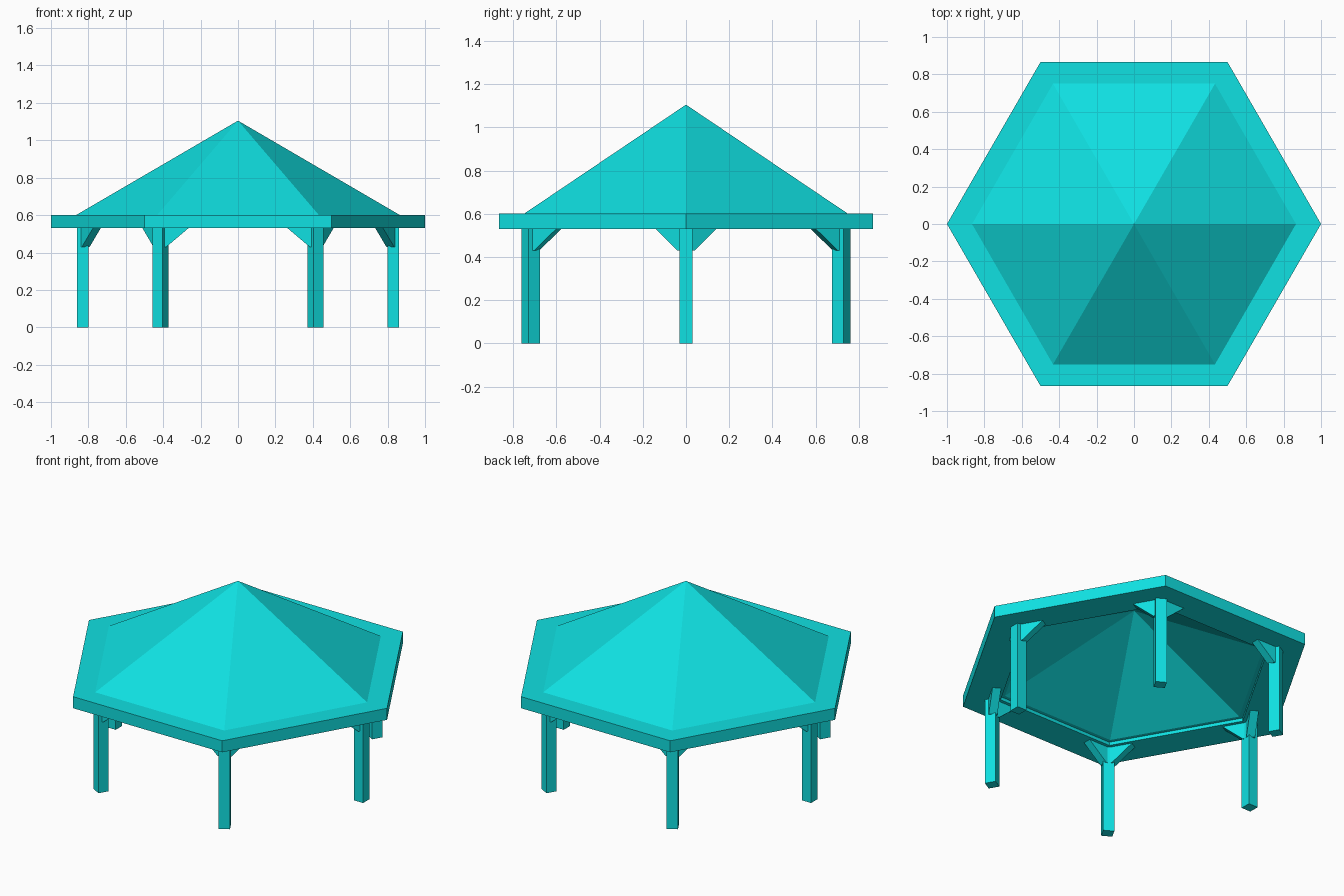
import bpy, bmesh
from math import cos, sin, pi
from mathutils import Matrix, Vector

if "Cube" in bpy.data.objects:
    bpy.data.objects.remove(bpy.data.objects["Cube"])

SIDES = 6
EAVE_Z, SLAB_TOP, APEX_Z, INNER_APEX = 0.53, 0.60, 1.105, 0.94
POST_R, POST_HALF = 0.83, 0.031

turquoise = bpy.data.materials.new("turquoise")
turquoise.use_nodes = True
colour = (0.005, 0.75, 0.76, 1)
turquoise.diffuse_color = colour
turquoise.node_tree.nodes["Principled BSDF"].inputs["Base Color"].default_value = colour


def finish(name, bm):
    bmesh.ops.recalc_face_normals(bm, faces=bm.faces)
    mesh = bpy.data.meshes.new(name)
    bm.to_mesh(mesh)
    bm.free()
    mesh.materials.append(turquoise)
    obj = bpy.data.objects.new(name, mesh)
    bpy.context.collection.objects.link(obj)
    return obj


# Roof: hexagonal rings from outer apex, over the eave, to the hollow underside
def build_roof():
    bm = bmesh.new()
    profile = [(0.866, SLAB_TOP), (1.0, SLAB_TOP), (1.0, EAVE_Z),
               (0.78, EAVE_Z), (0.78, 0.55), (0.755, 0.55)]
    rings = [[bm.verts.new((r * cos(i * pi / 3), r * sin(i * pi / 3), z))
              for i in range(SIDES)] for r, z in profile]
    top = bm.verts.new((0, 0, APEX_Z))
    inner_top = bm.verts.new((0, 0, INNER_APEX))
    for i in range(SIDES):
        j = (i + 1) % SIDES
        bm.faces.new((top, rings[0][i], rings[0][j]))
        for a, b in zip(rings, rings[1:]):
            bm.faces.new((a[i], b[i], b[j], a[j]))
        bm.faces.new((inner_top, rings[-1][j], rings[-1][i]))
    finish("roof", bm)


# Square post standing under a corner
def build_post(index, turn):
    bm = bmesh.new()
    size = Matrix.Diagonal((2 * POST_HALF, 2 * POST_HALF, EAVE_Z, 1))
    bmesh.ops.create_cube(bm, size=1, matrix=turn @ Matrix.Translation(
        (POST_R, 0, EAVE_Z / 2)) @ size)
    finish(f"post_{index}", bm)


# Triangular knee brace running from a post along the eave
def build_brace(name, turn, side):
    bm = bmesh.new()
    place = (turn @ Matrix.Translation((POST_R, 0, 0))
             @ Matrix.Rotation(side * 2 * pi / 3, 4, "Z"))
    outline = [(0.0, EAVE_Z), (0.15, EAVE_Z), (0.032, 0.43), (0.0, 0.43)]
    face = bm.faces.new([bm.verts.new(place @ Vector((d, -0.024, z)))
                         for d, z in outline])
    extruded = bmesh.ops.extrude_face_region(bm, geom=[face])["geom"]
    across = place.to_3x3() @ Vector((0, 0.048, 0))
    bmesh.ops.translate(bm, vec=across, verts=[
        v for v in extruded if isinstance(v, bmesh.types.BMVert)])
    finish(name, bm)


build_roof()
for k in range(SIDES):
    turn = Matrix.Rotation(k * pi / 3, 4, "Z")
    build_post(k + 1, turn)
    for side, label in ((1, "a"), (-1, "b")):
        build_brace(f"brace_{k + 1}{label}", turn, side)
